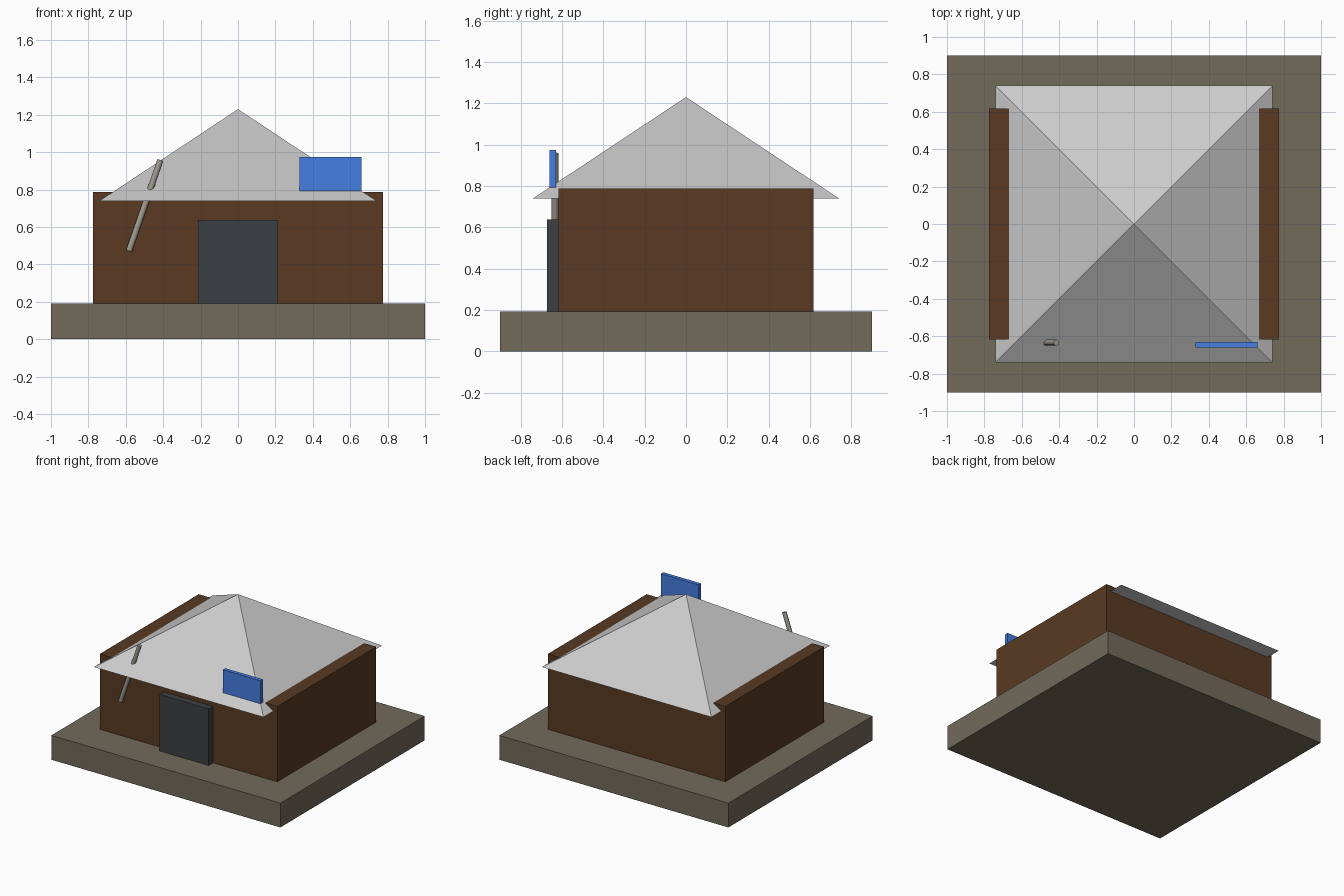
import bpy
from math import radians, sqrt
from mathutils import Vector

if "Cube" in bpy.data.objects:
    bpy.data.objects.remove(bpy.data.objects["Cube"])


def paint(obj, rgb):
    mat = bpy.data.materials.new(obj.name + "_colour")
    mat.diffuse_color = (*rgb, 1)
    mat.use_nodes = True
    mat.node_tree.nodes["Principled BSDF"].inputs["Base Color"].default_value = mat.diffuse_color
    obj.data.materials.append(mat)


def box(name, low, high, rgb):
    low, high = Vector(low), Vector(high)
    bpy.ops.mesh.primitive_cube_add(size=1, location=(low + high) / 2)
    obj = bpy.context.object
    obj.name = name
    obj.scale = high - low
    bpy.ops.object.transform_apply(location=False, rotation=False, scale=True)
    paint(obj, rgb)
    return obj


# Ground slab, house body, door and sign board
box("base_slab", (-1, -0.9, 0), (1, 0.9, 0.192), (0.17, 0.145, 0.105))
box("walls", (-0.775, -0.617, 0.192), (0.775, 0.617, 0.787), (0.10, 0.042, 0.016))
box("door", (-0.215, -0.672, 0.192), (0.215, -0.615, 0.638), (0.045, 0.05, 0.055))
box("sign_board", (0.33, -0.66, 0.79), (0.66, -0.63, 0.975), (0.06, 0.21, 0.75))

# Four-sided hip roof, its eaves overhanging front and back
bpy.ops.mesh.primitive_cone_add(vertices=4, radius1=0.74 * sqrt(2), radius2=0,
                                depth=0.49, location=(0, 0, 0.985),
                                rotation=(0, 0, radians(45)))
bpy.context.object.name = "roof"

# Leaning pole that pierces the front eave
start, end = Vector((-0.583, -0.634, 0.472)), Vector((-0.415, -0.634, 0.958))
axis = end - start
bpy.ops.mesh.primitive_cylinder_add(vertices=8, radius=0.0165, depth=axis.length,
                                    location=(start + end) / 2,
                                    rotation=axis.to_track_quat('Z', 'Y').to_euler())
pole = bpy.context.object
pole.name = "leaning_pole"
bpy.ops.object.shade_smooth_by_angle(angle=radians(50))
paint(pole, (0.36, 0.34, 0.29))
